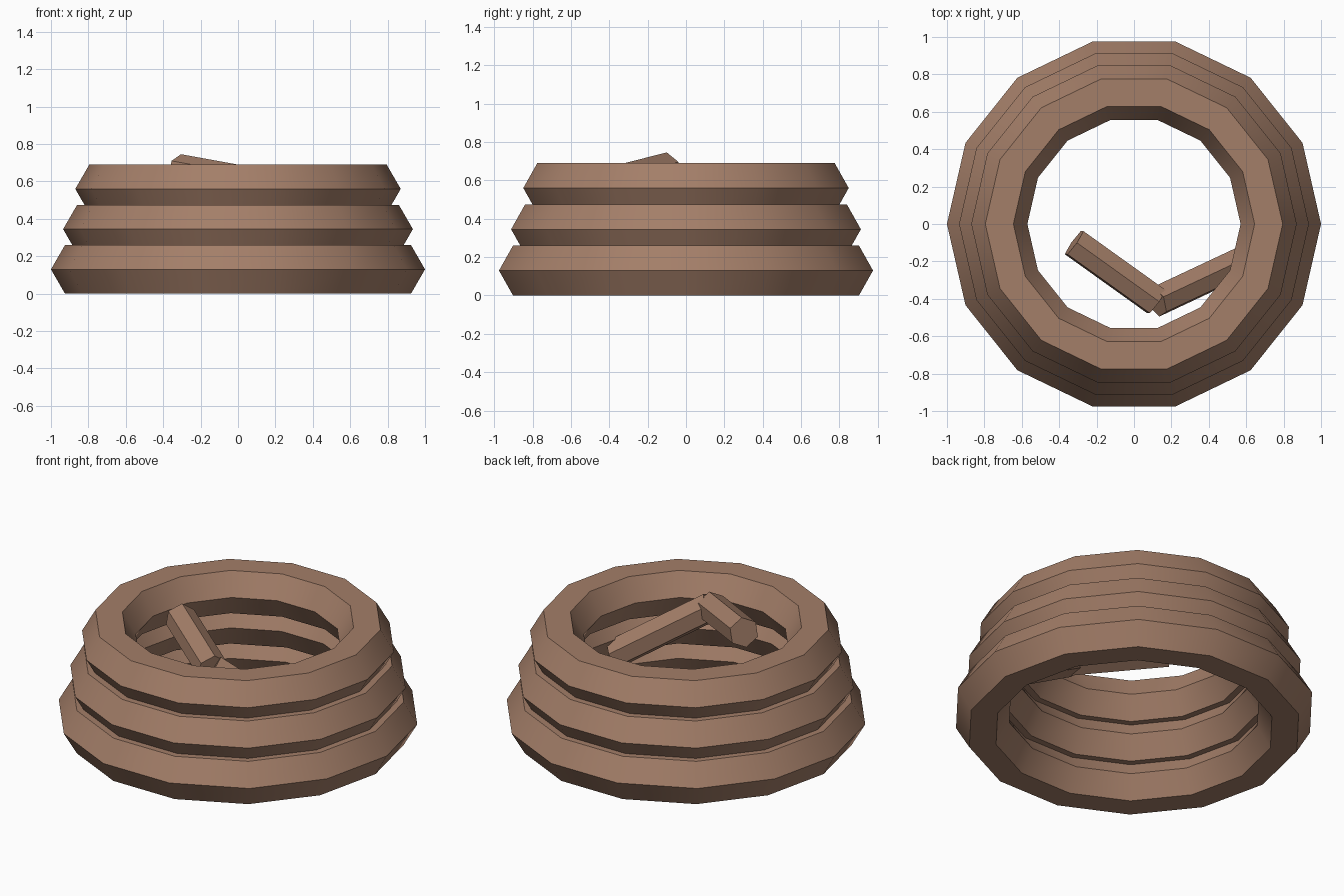
import bpy, math
from mathutils import Vector

if "Cube" in bpy.data.objects:
    bpy.data.objects.remove(bpy.data.objects["Cube"])

mat = bpy.data.materials.new("brown_rope")
mat.diffuse_color = (0.37, 0.21, 0.14, 1)
mat.use_nodes = True
mat.node_tree.nodes["Principled BSDF"].inputs["Base Color"].default_value = mat.diffuse_color


def finish(name):
    ob = bpy.context.object
    ob.name = name
    ob.data.materials.append(mat)
    bpy.ops.object.shade_smooth_by_angle(angle=math.radians(30))


# Stacked coil rings, each slightly narrower than the one below
for i in range(3):
    bpy.ops.mesh.primitive_torus_add(
        major_segments=14, minor_segments=6,
        major_radius=0.85 - 0.065 * i, minor_radius=0.15,
        location=(0, 0, 0.13 + 0.215 * i))
    finish(f"coil_{i + 1}")


# Six-sided straight rope pieces
def rope_piece(name, start, end, radius=0.087):
    a, b = Vector(start), Vector(end)
    d = b - a
    bpy.ops.mesh.primitive_cylinder_add(
        vertices=6, radius=radius, depth=d.length, location=(a + b) / 2)
    ob = bpy.context.object
    ob.rotation_euler = Vector((0, 0, 1)).rotation_difference(d).to_euler()
    finish(name)


# Loose end: rises from inside the coils, then bends up to the tip
bend = (0.12, -0.415, 0.58)
rope_piece("loose_end_lower", (0.61, -0.185, 0.25), bend)
rope_piece("loose_end_tip", bend, (-0.32, -0.10, 0.66))
